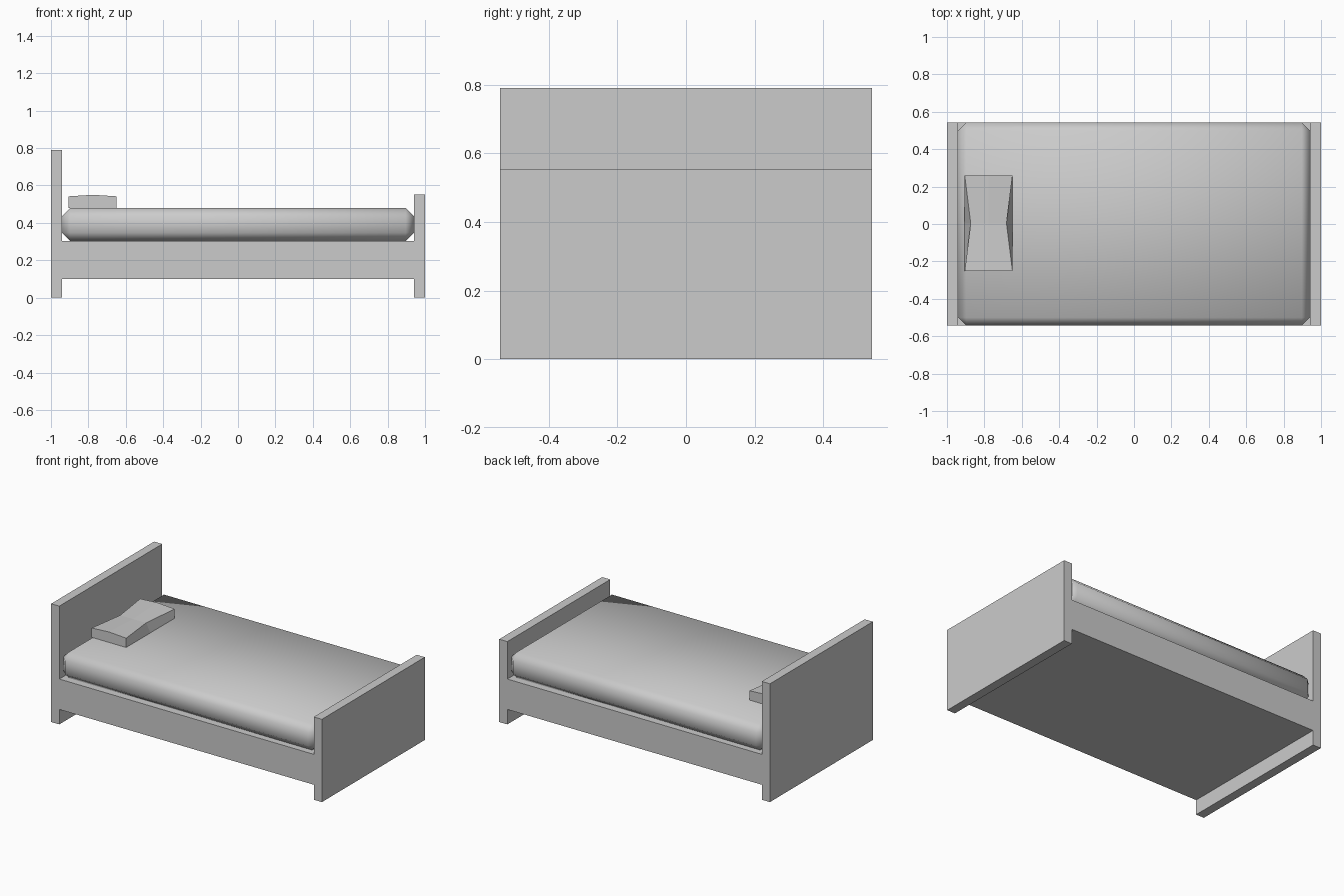
import bpy, bmesh

if "Cube" in bpy.data.objects:
    bpy.data.objects.remove(bpy.data.objects["Cube"])

W = 0.543  # half width of the bed

def box(name, x0, x1, y0, y1, z0, z1):
    bpy.ops.mesh.primitive_cube_add(size=1)
    ob = bpy.context.object
    ob.name = name
    for v in ob.data.vertices:
        v.co = ((x0 + x1) / 2 + v.co.x * (x1 - x0),
                (y0 + y1) / 2 + v.co.y * (y1 - y0),
                (z0 + z1) / 2 + v.co.z * (z1 - z0))
    return ob

# Bed frame
box("headboard", -1, -0.94, -W, W, 0, 0.79)
box("footboard", 0.94, 1, -W, W, 0, 0.553)
box("bed_base", -0.94, 0.94, -W, W, 0.10, 0.303)

# Mattress with softly shaded chamfered edges
mattress = box("mattress", -0.94, 0.94, -W, W, 0.304, 0.48)
bevel = mattress.modifiers.new("soft_edges", 'BEVEL')
bevel.width = 0.043
bevel.segments = 1
bpy.ops.object.modifier_apply(modifier=bevel.name)
bpy.ops.object.shade_smooth()

# Pillow: top pinched to a waist, ends slightly arched
pillow = box("pillow", -0.905, -0.65, -0.252, 0.26, 0.48, 0.55)
bm = bmesh.new()
bm.from_mesh(pillow.data)
cx, cy = -0.7775, 0.004
for co, no in (((cx, 0, 0), (1, 0, 0)), ((0, cy, 0), (0, 1, 0))):
    bmesh.ops.bisect_plane(bm, geom=bm.verts[:] + bm.edges[:] + bm.faces[:],
                           plane_co=co, plane_no=no)
for v in bm.verts:
    waist = abs(v.co.y - cy) < 0.01
    middle = abs(v.co.x - cx) < 0.01
    if v.co.z > 0.5:
        if waist:
            v.co.x = cx + (v.co.x - cx) * 0.75
            v.co.z -= 0.012
        elif not middle:
            v.co.z -= 0.008
bm.to_mesh(pillow.data)
bm.free()
